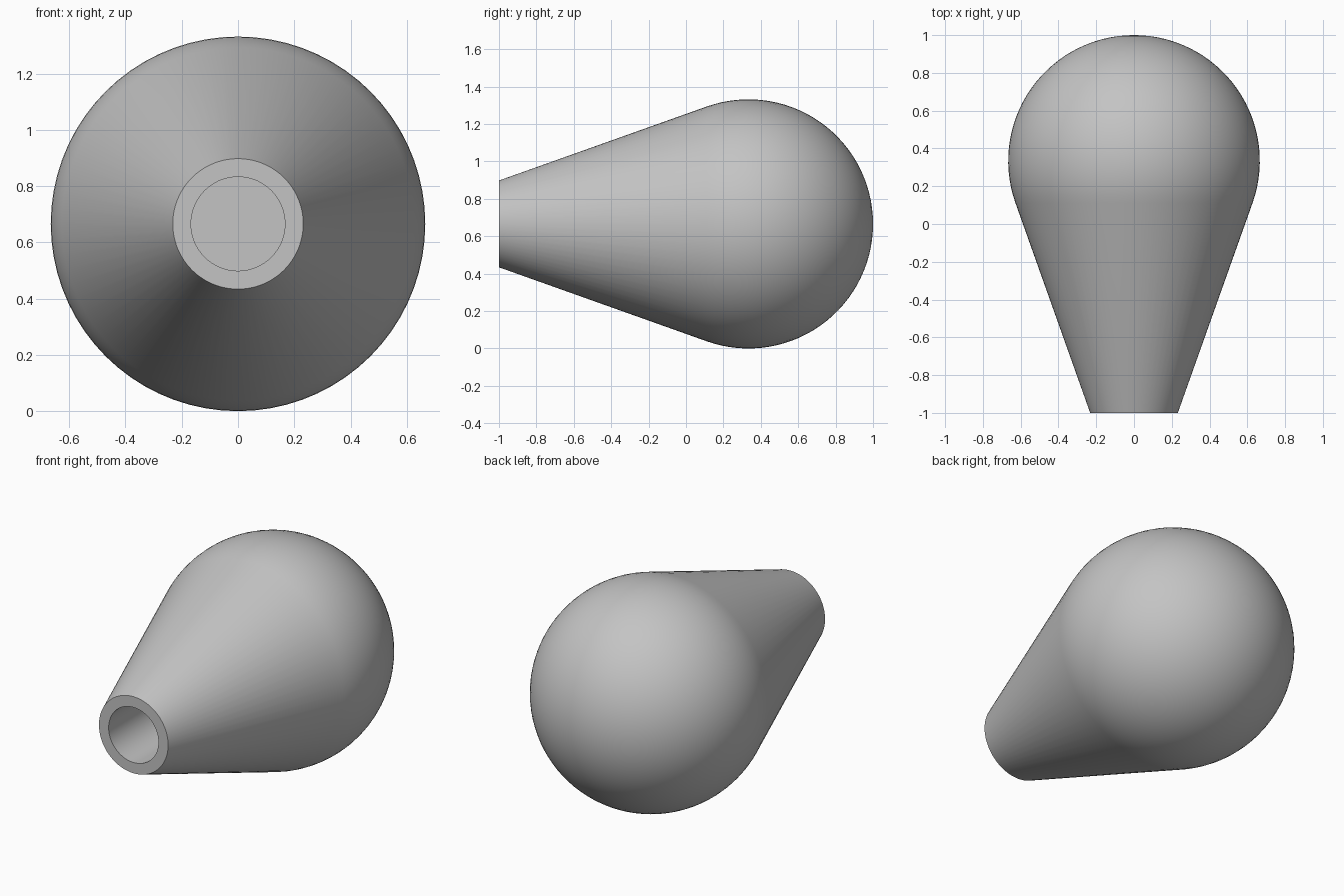
import bpy, bmesh
from math import sin, cos, pi, radians
from mathutils import Vector, Matrix

if "Cube" in bpy.data.objects:
    bpy.data.objects.remove(bpy.data.objects["Cube"], do_unlink=True)

RADIUS, CENTRE_Y = 0.666, 0.334    # ball end
NECK_R, HOLE_R = 0.232, 0.167      # front rim
HOLE_DEPTH = 1.0
SEGMENTS, ARC_STEPS = 72, 30
TAPER = radians(19.6)              # taper meets the ball at a tangent

grey = bpy.data.materials.new("plain grey")
grey.use_nodes = True
colour = (0.55, 0.55, 0.55, 1)
grey.diffuse_color = colour
grey.node_tree.nodes["Principled BSDF"].inputs["Base Color"].default_value = colour

# Profile as (radius, y): hole floor, hole wall, rim, taper, ball
profile = [(0, HOLE_DEPTH - 1), (HOLE_R, HOLE_DEPTH - 1), (HOLE_R, -1), (NECK_R, -1)]
start = pi / 2 + TAPER
for i in range(ARC_STEPS + 1):
    a = start * (1 - i / ARC_STEPS)
    profile.append((RADIUS * sin(a), CENTRE_Y + RADIUS * cos(a)))

# Turn the profile around the y axis
bm = bmesh.new()
verts = [bm.verts.new((r, y, 0)) for r, y in profile]
edges = [bm.edges.new(pair) for pair in zip(verts, verts[1:])]
bmesh.ops.spin(bm, geom=verts + edges, cent=(0, 0, 0), axis=(0, 1, 0),
               angle=2 * pi, steps=SEGMENTS, use_duplicate=False)
bmesh.ops.remove_doubles(bm, verts=bm.verts, dist=0.0005)
bmesh.ops.recalc_face_normals(bm, faces=bm.faces)
bmesh.ops.transform(bm, matrix=Matrix.Translation(Vector((0, 0, RADIUS))), verts=bm.verts)

mesh = bpy.data.meshes.new("knob")
bm.to_mesh(mesh)
bm.free()
mesh.materials.append(grey)
knob = bpy.data.objects.new("knob", mesh)
bpy.context.collection.objects.link(knob)

bpy.ops.object.select_all(action="DESELECT")
knob.select_set(True)
bpy.context.view_layer.objects.active = knob
bpy.ops.object.shade_smooth_by_angle(angle=radians(30))
